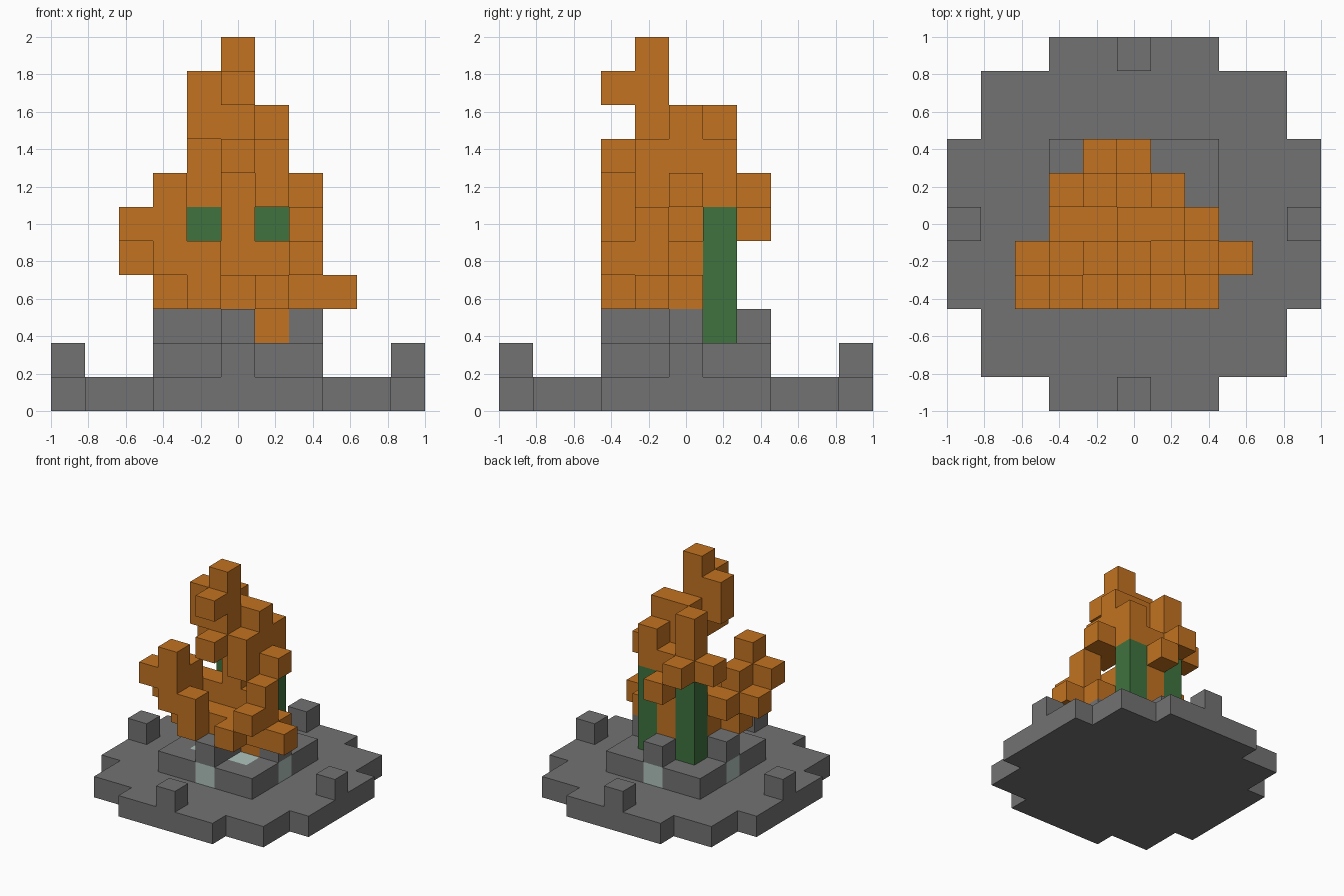
import bpy
import bmesh
from mathutils import Vector

default_cube = bpy.data.objects.get("Cube")
if default_cube:
    bpy.data.objects.remove(default_cube, do_unlink=True)

UNIT = 2 / 11  # edge of one block


def make_material(name, color):
    mat = bpy.data.materials.new(name)
    mat.use_nodes = True
    rgba = (*color, 1)
    mat.diffuse_color = rgba
    mat.node_tree.nodes["Principled BSDF"].inputs["Base Color"].default_value = rgba
    return mat


stone = make_material("grey stone", (.17, .17, .17))
flame = make_material("orange flame", (.54, .17, .015))
leaf = make_material("green stem", (.05, .17, .05))
glass = make_material("pale glass", (.43, .55, .51))


def column(x, y, low, high):
    """Blocks stacked from level low to level high."""
    return {(x, y, z) for z in range(low, high + 1)}


def columns(*runs):
    return set().union(*(column(*run) for run in runs))


def slab(half, level):
    span = range(-half, half + 1)
    return {(x, y, level) for x in span for y in span}


parts = []


def add_part(name, cells, mat):
    parts.append((name, cells, mat))


# Stepped round base with four posts
disc = {c for c in slab(5, 0)
        if max(abs(c[0]), abs(c[1])) < 5 or min(abs(c[0]), abs(c[1])) < 3}
add_part("base_disc", disc, stone)
sides = [("right", -1, 0), ("left", 1, 0), ("front", 0, -1), ("back", 0, 1)]
for side, dx, dy in sides:
    add_part(side + "_post", {(5 * dx, 5 * dy, 1)}, stone)

# Square hearth with a glass pool and a glass panel in each side
pool = slab(1, 1)
panels = {(2 * dx, 2 * dy, 1) for side, dx, dy in sides}
add_part("glass_pool", pool, glass)
add_part("side_panels", panels, glass)
add_part("hearth_rim", slab(2, 1) - pool - panels, stone)

# Crossed stone bars on the hearth
ember = {(1, 0, 2)}
bars = {(i * dx, i * dy, 2) for side, dx, dy in sides for i in range(3)}
add_part("crossed_bars", bars - ember, stone)

# Two green stems
for side, x in (("right", -1), ("left", 1)):
    add_part(side + "_stem", column(x, 1, 2, 5), leaf)

# Flame: core and tip, then the tongues around it
add_part("flame_core", ember | columns(
    (0, 0, 3, 8), (0, 1, 3, 6), (1, 0, 3, 4), (1, 0, 6, 8),
    (-1, 0, 3, 4), (-2, 0, 4, 4)), flame)
add_part("flame_tip", columns(
    (0, -1, 7, 10), (-1, -1, 8, 9), (0, -2, 9, 9), (0, -2, 7, 7),
    (1, -1, 6, 7)), flame)
add_part("back_flame", columns(
    (-1, 1, 6, 8), (1, 1, 6, 7), (-2, 1, 6, 6), (-1, 2, 6, 6),
    (0, 2, 5, 5)), flame)
add_part("right_flame", columns(
    (-2, -2, 4, 6), (-3, -2, 5, 5), (-2, -1, 3, 5), (-3, -1, 4, 4),
    (-1, -2, 3, 4), (-1, -1, 3, 3)), flame)
add_part("left_flame", columns(
    (0, -1, 3, 3), (1, -1, 3, 3), (1, -2, 3, 3), (2, -1, 3, 5),
    (2, -2, 4, 4), (3, -1, 3, 3), (2, 0, 3, 3), (2, 0, 6, 6)), flame)

occupied = set().union(*(cells for name, cells, mat in parts))


def build(name, cells, mat):
    """Outer shell of the blocks, with no faces between touching blocks."""
    bm = bmesh.new()
    for cell in sorted(cells):
        centre = Vector(cell) + Vector((0, 0, .5))
        for axis in range(3):
            for sign in (-1, 1):
                normal = Vector((0, 0, 0))
                normal[axis] = sign
                if tuple(int(a + b) for a, b in zip(cell, normal)) in occupied:
                    continue
                u = Vector((0, 0, 0))
                u[(axis + 1) % 3] = .5
                v = normal.cross(u)
                middle = centre + normal / 2
                ring = (-u - v, u - v, u + v, v - u)
                bm.faces.new([bm.verts.new((middle + p) * UNIT) for p in ring])
    bmesh.ops.remove_doubles(bm, verts=bm.verts, dist=UNIT / 100)
    mesh = bpy.data.meshes.new(name)
    bm.to_mesh(mesh)
    bm.free()
    mesh.materials.append(mat)
    bpy.context.collection.objects.link(bpy.data.objects.new(name, mesh))


for part in parts:
    build(*part)
